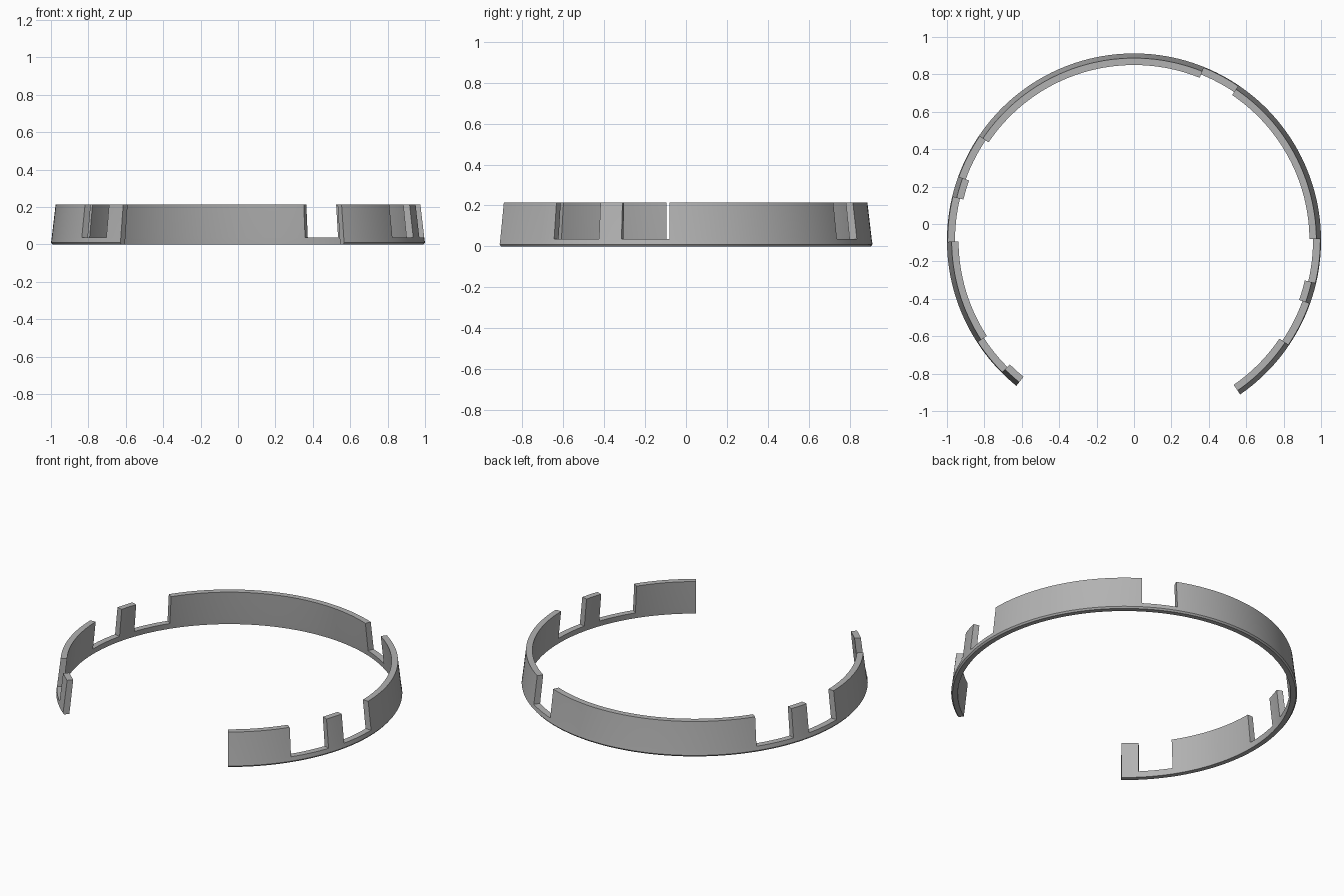
import bpy
import bmesh
import math

cube = bpy.data.objects.get("Cube")
if cube:
    bpy.data.objects.remove(cube, do_unlink=True)

CENTRE_Y = -0.088
STEP = 2.0  # degrees per facet

# Wall profile as (radius, height), leaning inward towards the top
PROFILE = [(0.962, 0.0), (0.992, 0.0), (1.0, 0.01), (0.996, 0.036),
           (0.975, 0.215), (0.938, 0.215), (0.957, 0.036)]
OUT_MID, OUT_TOP, IN_TOP, IN_MID = 3, 4, 5, 6

# Angles where the wall changes between tall panels and low rim (tall first)
BREAKS = [-55.4, -34, -19.8, -13.2, 0.4, 56, 68, 146, 160, 166.5,
          180.4, 213, 225, 231]

metal = bpy.data.materials.new("grey")
metal.use_nodes = True
colour = (0.45, 0.45, 0.45, 1)
metal.diffuse_color = colour
metal.node_tree.nodes["Principled BSDF"].inputs["Base Color"].default_value = colour

bm = bmesh.new()


def section(angle):
    a = math.radians(angle)
    return [bm.verts.new((r * math.cos(a), CENTRE_Y + r * math.sin(a), z))
            for r, z in PROFILE]


# Sweep the rim and its tall panels as one continuous band
tall_loop = list(range(len(PROFILE)))
low_loop = [i for i in tall_loop if i not in (OUT_TOP, IN_TOP)]
current = section(BREAKS[0])
bm.faces.new(current)
for k, (start, end) in enumerate(zip(BREAKS, BREAKS[1:])):
    tall = k % 2 == 0
    loop = tall_loop if tall else low_loop
    count = max(1, round((end - start) / STEP))
    for s in range(1, count + 1):
        following = section(start + (end - start) * s / count)
        for i, j in zip(loop, loop[1:] + loop[:1]):
            bm.faces.new((current[i], current[j], following[j], following[i]))
        current = following
    # Upright side wall where a panel meets the low rim
    if k < len(BREAKS) - 2:
        bm.faces.new([current[i] for i in (OUT_MID, OUT_TOP, IN_TOP, IN_MID)])
bm.faces.new(current)

# Drop unused top points over the low rim, then orient the faces
bmesh.ops.delete(bm, geom=[v for v in bm.verts if not v.link_faces], context='VERTS')
bmesh.ops.recalc_face_normals(bm, faces=bm.faces[:])

mesh = bpy.data.meshes.new("notched_band")
bm.to_mesh(mesh)
bm.free()
mesh.materials.append(metal)
band = bpy.data.objects.new("notched_band", mesh)
bpy.context.collection.objects.link(band)

bpy.ops.object.select_all(action='DESELECT')
band.select_set(True)
bpy.context.view_layer.objects.active = band
bpy.ops.object.shade_smooth_by_angle(angle=math.radians(12))
